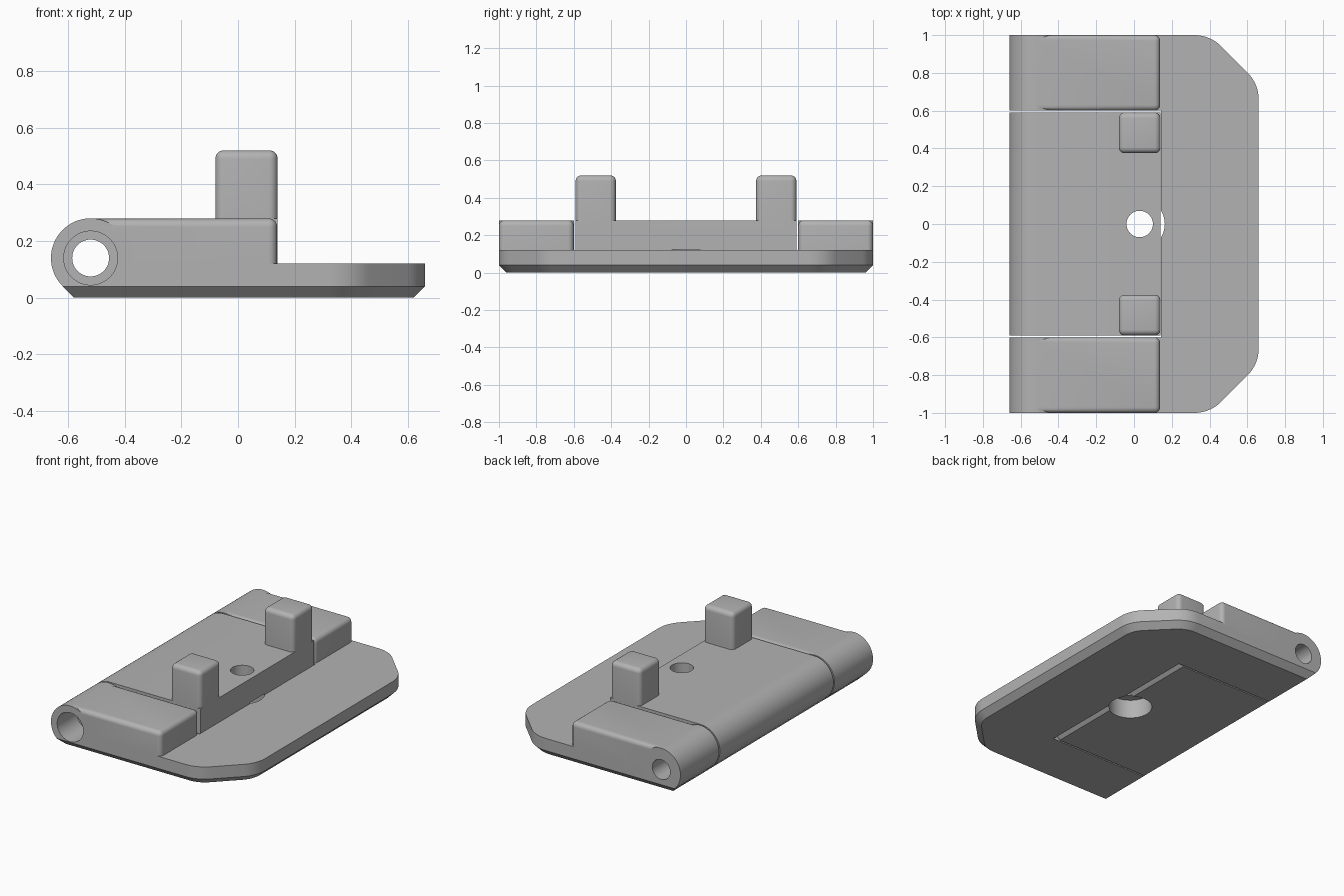
import bpy, bmesh
from math import sin, cos, pi, radians
from mathutils import Vector

cube = bpy.data.objects.get("Cube")
if cube:
    bpy.data.objects.remove(cube, do_unlink=True)

grey = bpy.data.materials.new("light_grey")
grey.use_nodes = True
grey.diffuse_color = (0.45, 0.45, 0.45, 1)
grey.node_tree.nodes["Principled BSDF"].inputs["Base Color"].default_value = (0.45, 0.45, 0.45, 1)

PIVOT_X, PIVOT_Z, BARREL_R = -0.52, 0.14, 0.14
TOP, FRONT = 0.28, 0.14


def make(name, bm):
    bmesh.ops.recalc_face_normals(bm, faces=bm.faces)
    mesh = bpy.data.meshes.new(name)
    bm.to_mesh(mesh)
    bm.free()
    obj = bpy.data.objects.new(name, mesh)
    bpy.context.collection.objects.link(obj)
    mesh.materials.append(grey)
    return obj


def loft(name, rings):
    """Closed solid through rings of equal point count."""
    bm = bmesh.new()
    loops = [[bm.verts.new(p) for p in ring] for ring in rings]
    n = len(loops[0])
    for a, b in zip(loops, loops[1:]):
        for i in range(n):
            j = (i + 1) % n
            bm.faces.new((a[i], a[j], b[j], b[i]))
    bm.faces.new(loops[0])
    bm.faces.new(loops[-1])
    return make(name, bm)


def arc(cx, cy, r, start, end, steps):
    angles = [radians(start + (end - start) * i / steps) for i in range(steps + 1)]
    return [(cx + r * cos(a), cy + r * sin(a)) for a in angles]


def side_prism(name, profile, y0, y1):
    return loft(name, [[(x, y, z) for x, z in profile] for y in (y0, y1)])


def upright(name, x, y, r, z0, z1):
    ring = arc(x, y, r, 0, 360, 48)[:-1]
    return loft(name, [[(px, py, z) for px, py in ring] for z in (z0, z1)])


def bore(name, r, y0, y1):
    return side_prism(name, arc(PIVOT_X, PIVOT_Z, r, 0, 360, 48)[:-1], y0, y1)


def box(name, lo, hi, bevel=0):
    bm = bmesh.new()
    bmesh.ops.create_cube(bm, size=1)
    lo, hi = Vector(lo), Vector(hi)
    for v in bm.verts:
        v.co = (lo + hi) / 2 + Vector(a * b for a, b in zip(v.co, hi - lo))
    if bevel:
        bmesh.ops.bevel(bm, geom=bm.edges[:], offset=bevel, segments=6,
                        profile=0.5, affect='EDGES')
    return make(name, bm)


def combine(obj, tool, operation):
    mod = obj.modifiers.new(operation, 'BOOLEAN')
    mod.object, mod.operation, mod.solver = tool, operation, 'EXACT'
    graph = bpy.context.evaluated_depsgraph_get()
    mesh = bpy.data.meshes.new_from_object(obj.evaluated_get(graph))
    obj.modifiers.clear()
    obj.data = mesh
    bpy.data.objects.remove(tool, do_unlink=True)


def finish(obj):
    bpy.ops.object.select_all(action='DESELECT')
    obj.select_set(True)
    bpy.context.view_layer.objects.active = obj
    bpy.ops.object.shade_smooth_by_angle(angle=radians(30))


# Base plate: clipped, rounded corners and a chamfered underside
def plate_ring(z, inset):
    half = [(-0.619 + inset, 1 - inset)]
    half += arc(0.32, 0.8, 0.2 - inset, 90, 45, 8)
    half += arc(0.46, 0.66, 0.2 - inset, 45, 0, 8)
    outline = half + [(x, -y) for x, y in reversed(half)]
    return [(x, y, z) for x, y in outline]


base = loft("base_plate", [plate_ring(0, 0.04), plate_ring(0.04, 0), plate_ring(0.12, 0)])

# Raised side blocks with hinge barrels
for side in (-1, 1):
    y0, y1 = sorted((0.6 * side, side))
    combine(base, box("block", (-0.55, y0, 0.06), (0.138, y1, TOP), 0.03), 'UNION')
    barrel = arc(PIVOT_X, PIVOT_Z, BARREL_R, -45, 225, 48)
    combine(base, side_prism("barrel", barrel, y0, y1), 'UNION')

# Flap pocket, pivot bore, screw head recess and finger notch
combine(base, box("pocket", (-1, -0.6, -1), (0.142, 0.6, 1)), 'DIFFERENCE')
combine(base, bore("pivot_bore", 0.065, -2, 2), 'DIFFERENCE')
combine(base, bore("screw_recess", 0.095, -2, -0.8), 'DIFFERENCE')
combine(base, upright("notch", 0.03, 0, 0.133, -1, 1), 'DIFFERENCE')
finish(base)

# Hinged flap with a teardrop knuckle and a chamfered lower edge
profile = arc(PIVOT_X, PIVOT_Z, BARREL_R, 225, 90, 24)
profile += [(FRONT, TOP), (FRONT, 0.04), (FRONT - 0.04, 0), (-0.578, 0)]
flap = side_prism("hinged_flap", profile, -0.59, 0.59)

# Two upright pegs
for side in (-1, 1):
    y0, y1 = sorted((0.375 * side, 0.59 * side))
    combine(flap, box("peg", (-0.08, y0, 0.2), (FRONT, y1, 0.52), 0.03), 'UNION')

# Pivot bore and stepped vertical hole
combine(flap, bore("pivot_bore", 0.065, -2, 2), 'DIFFERENCE')
combine(flap, upright("hole", 0.03, 0, 0.07, -1, 1), 'DIFFERENCE')
combine(flap, upright("counterbore", 0.03, 0, 0.133, -1, 0.125), 'DIFFERENCE')
finish(flap)
